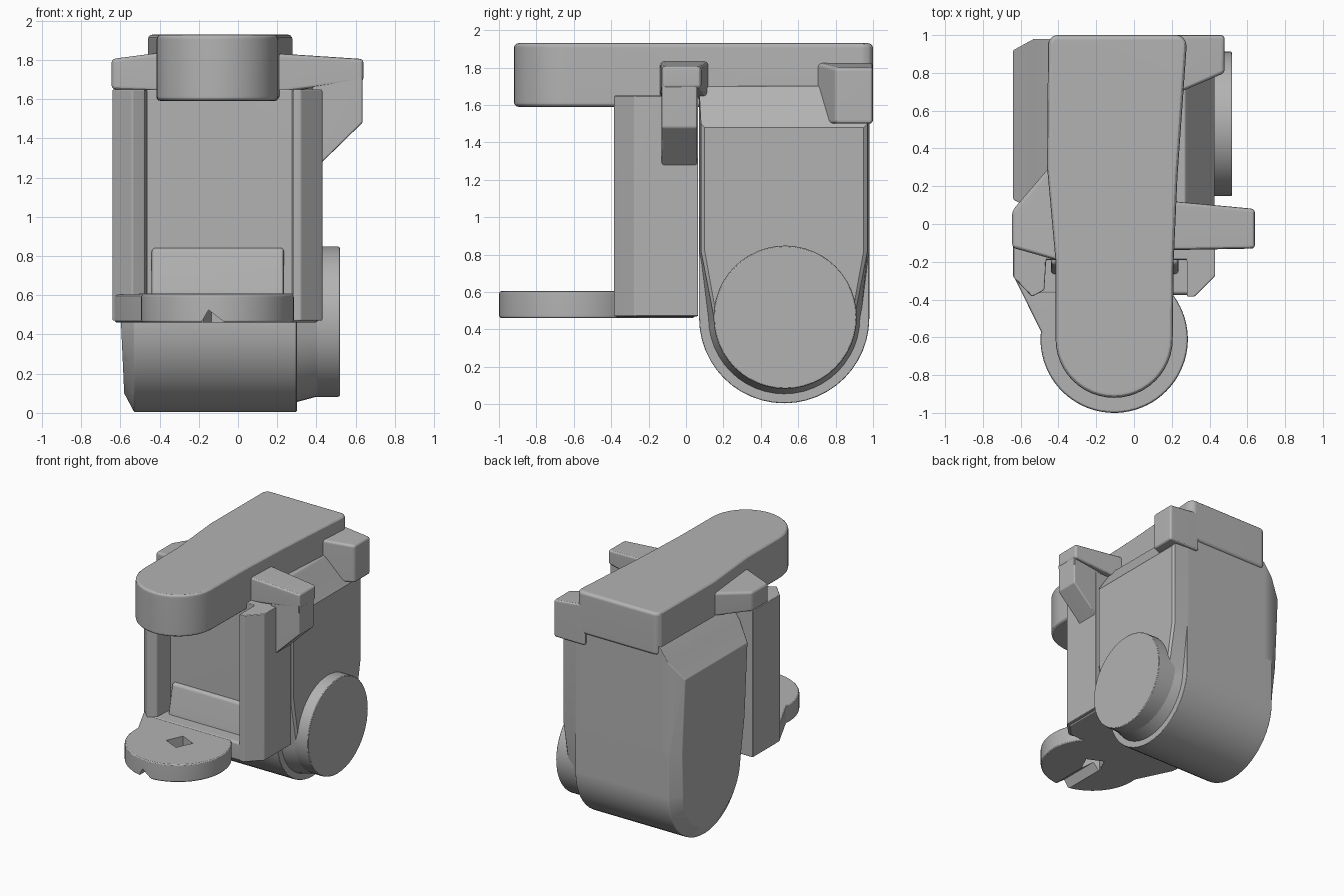
import bpy, bmesh, math
from mathutils import Matrix

cube = bpy.data.objects.get("Cube")
if cube:
    bpy.data.objects.remove(cube, do_unlink=True)

grey = bpy.data.materials.new("plain grey")
grey.use_nodes = True
COLOUR = (0.45, 0.45, 0.45, 1)
grey.diffuse_color = COLOUR
grey.node_tree.nodes["Principled BSDF"].inputs["Base Color"].default_value = COLOUR
parts = []


def loft(name, rings, bevel=0.02, cutter=False):
    """Skin matching rings of points and cap both ends."""
    bm = bmesh.new()
    loops = [[bm.verts.new(p) for p in ring] for ring in rings]
    n = len(loops[0])
    for a, b in zip(loops, loops[1:]):
        for i in range(n):
            j = (i + 1) % n
            bm.faces.new((a[i], a[j], b[j], b[i]))
    bm.faces.new(loops[0][::-1])
    bm.faces.new(loops[-1])
    bmesh.ops.recalc_face_normals(bm, faces=bm.faces)
    mesh = bpy.data.meshes.new(name)
    bm.to_mesh(mesh)
    bm.free()
    mesh.materials.append(grey)
    obj = bpy.data.objects.new(name, mesh)
    bpy.context.scene.collection.objects.link(obj)
    if cutter:
        obj.hide_render = True
        obj.hide_set(True)
        return obj
    parts.append(obj)
    if bevel:
        mod = obj.modifiers.new("rounded edges", "BEVEL")
        mod.width, mod.segments = bevel, 3
        mod.limit_method, mod.angle_limit = "ANGLE", math.radians(32)
    return obj


def plan(name, pts, z0, z1, **kw):
    return loft(name, [[(x, y, z) for x, y in pts] for z in (z0, z1)], **kw)


def elevation(name, pts, y0, y1, **kw):
    return loft(name, [[(x, y, z) for x, z in pts] for y in (y0, y1)], **kw)


def arc(cx, cy, r, a0, a1, steps=24):
    angles = [math.radians(a0 + (a1 - a0) * i / steps) for i in range(steps + 1)]
    return [(cx + r * math.cos(a), cy + r * math.sin(a)) for a in angles]


def tank_ring(x, inset, r, top, lean=0.0):
    """Upright profile with a round bottom, at one x position."""
    y0, y1 = 0.07 + inset, 0.98 - inset
    pts = [(y0, top), (y0, 0.82)] + arc(0.525, 0.46, r, 180, 360) + [(y1, 0.82), (y1, top)]
    return [(x + lean * (1.42 - z), y, z) for y, z in pts]


# Rear housing with round bottom and sloped shoulders
loft("rear_housing", [
    tank_ring(-0.64, 0.06, 0.36, 1.42, 0.045),
    tank_ring(-0.53, 0, 0.455, 1.55),
    tank_ring(-0.46, 0, 0.455, 1.65),
    tank_ring(-0.4, 0, 0.455, 1.7),
    tank_ring(0.27, 0, 0.455, 1.7),
    tank_ring(0.3, 0, 0.455, 1.66)], bevel=0.01)
loft("side_panel", [
    tank_ring(0.28, 0, 0.41, 1.69),
    tank_ring(0.41, 0.01, 0.375, 1.5),
    tank_ring(0.425, 0.03, 0.36, 1.48)], bevel=0)

# Round side wheel on its hub
for name, r, x0, x1 in (("wheel", 0.383, 0.32, 0.52), ("wheel_hub", 0.2, 0.25, 0.4)):
    circle = arc(0.53, 0.465, r, 0, 352.5, 47)
    loft(name, [[(x, y, z) for y, z in circle] for x in (x0, x1)], bevel=0.01)

# Front channel: two chamfered walls and a recessed back
plan("front_channel", [
    (-0.64, 0.065), (-0.64, -0.28), (-0.54, -0.385), (-0.475, -0.35), (-0.465, -0.19),
    (0.28, -0.19), (0.28, -0.385), (0.32, -0.385), (0.43, -0.275), (0.43, 0.065)],
    0.47, 1.65, bevel=0.008)
plan("channel_base", [
    (-0.62, 0.05), (-0.62, -0.28), (-0.53, -0.375), (0.31, -0.375), (0.41, -0.27), (0.41, 0.05)],
    0.46, 0.61)
loft("lower_step", [
    [(x, y, z) for y, z in ((-0.1, 0.58), (-0.27, 0.58), (-0.26, 0.64), (-0.215, 0.84), (-0.1, 0.85))]
    for x in (-0.44, 0.235)])

# Round tray with a square hole and a groove underneath
tray = plan("tray", [(-0.63, -0.1), (-0.63, -0.29)]
            + arc(-0.105, -0.61, 0.39, 174, 400, 48) + [(0.2, -0.1)], 0.46, 0.605, bevel=0.015)
hole = plan("hole_cutter", arc(-0.1, -0.6, 0.1, 20, 290, 3), 0.3, 0.8, cutter=True)
groove = elevation("groove_cutter", [(-0.2, 0.44), (-0.15, 0.525), (-0.04, 0.44)],
                   -1.1, -0.6, cutter=True)
for cutter in (hole, groove):
    mod = tray.modifiers.new(cutter.name, "BOOLEAN")
    mod.operation, mod.object, mod.solver = "DIFFERENCE", cutter, "EXACT"

# Long top arm with a rounded nose
plan("top_arm", [(-0.43, 1.0), (-0.455, 0.96), (-0.46, 0.3), (-0.415, -0.2)]
     + arc(-0.105, -0.61, 0.31, 180, 360)
     + [(0.21, -0.2), (0.23, 0.25), (0.28, 0.96), (0.25, 1.0)], 1.59, 1.93, bevel=0.03)


def crossbar(name, inner_x, inner_y, inner_z, outer_x, outer_y, outer_z):
    """Tapered bar between two upright rectangles."""
    rings = []
    for x, (y0, y1), (z0, z1) in ((inner_x, inner_y, inner_z), (outer_x, outer_y, outer_z)):
        rings.append([(x, y0, z0), (x, y1, z0), (x, y1, z1), (x, y0, z1)])
    return loft(name, rings)


# Side lugs
crossbar("crossbar_left", 0.1, (-0.14, 0.13), (1.62, 1.84), 0.64, (-0.13, 0.08), (1.69, 1.805))
crossbar("crossbar_right", -0.38, (-0.2, 0.38), (1.64, 1.84), -0.645, (-0.125, 0.07), (1.65, 1.805))
crossbar("rear_lug", 0.2, (0.68, 1.0), (1.5, 1.83), 0.48, (0.8, 1.0), (1.5, 1.8))
elevation("hanging_bracket", [(0.38, 1.23), (0.43, 1.28), (0.635, 1.48), (0.635, 1.72), (0.38, 1.72)],
          -0.13, 0.06, bevel=0.01)

# Smooth the rounded surfaces and keep flat faces flat
bpy.ops.object.select_all(action="DESELECT")
depsgraph = bpy.context.evaluated_depsgraph_get()
finished = [bpy.data.meshes.new_from_object(p.evaluated_get(depsgraph)) for p in parts]
for part, mesh in zip(parts, finished):
    part.modifiers.clear()
    part.data = mesh
    part.select_set(True)
bpy.context.view_layer.objects.active = parts[0]
bpy.ops.object.shade_smooth_by_angle(angle=math.radians(26))
for part in parts:
    mod = part.modifiers.new("flat face normals", "WEIGHTED_NORMAL")
    mod.keep_sharp = True
for cutter in (hole, groove):
    bpy.data.objects.remove(cutter, do_unlink=True)
